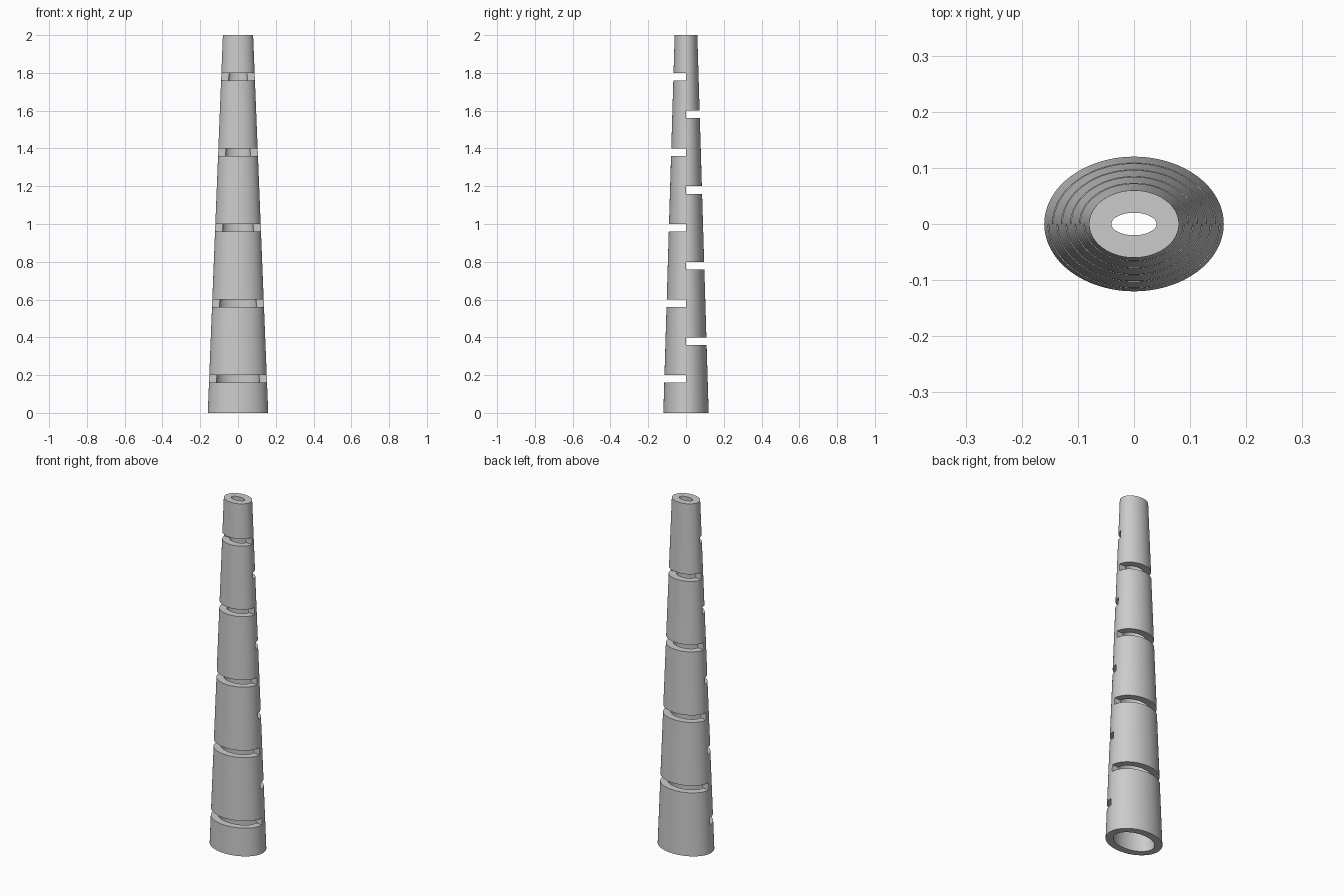
import bpy, bmesh
from math import cos, sin, pi

default_cube = bpy.data.objects.get("Cube")
if default_cube:
    bpy.data.objects.remove(default_cube, do_unlink=True)

HEIGHT, SIDES = 2.0, 96

grey = bpy.data.materials.new("plain grey")
grey.use_nodes = True
colour = (0.6, 0.6, 0.6, 1)
grey.diffuse_color = colour
grey.node_tree.nodes["Principled BSDF"].inputs["Base Color"].default_value = colour


def make_object(name, bm):
    bmesh.ops.recalc_face_normals(bm, faces=bm.faces)
    mesh = bpy.data.meshes.new(name)
    bm.to_mesh(mesh)
    bm.free()
    mesh.materials.append(grey)
    obj = bpy.data.objects.new(name, mesh)
    bpy.context.collection.objects.link(obj)
    return obj


def ring(bm, rx, ry, z):
    angles = [2 * pi * i / SIDES for i in range(SIDES)]
    return [bm.verts.new((rx * cos(a), ry * sin(a), z)) for a in angles]


# Tapered oval tube: outer wall, top rim, inner bore and bottom rim
bm = bmesh.new()
loops = [ring(bm, 0.16, 0.12, 0), ring(bm, 0.08, 0.06, HEIGHT),
         ring(bm, 0.04, 0.02, HEIGHT), ring(bm, 0.12, 0.08, 0)]
for a, b in zip(loops, loops[1:] + loops[:1]):
    for i in range(SIDES):
        j = (i + 1) % SIDES
        bm.faces.new((a[i], a[j], b[j], b[i]))
tube = make_object("slotted_tube", bm)

# Slot cutters, alternating front and back, each reaching the middle
bm = bmesh.new()
for k in range(9):
    side = -1 if k % 2 == 0 else 1
    box = bmesh.ops.create_cube(bm, size=1)["verts"]
    bmesh.ops.scale(bm, vec=(0.5, 0.2, 0.04), verts=box)
    bmesh.ops.translate(bm, vec=(0, side * 0.1, 0.18 + 0.2 * k), verts=box)

# Round cross hole cutter near the top
pin = bmesh.ops.create_cone(bm, cap_ends=True, segments=48, radius1=0.03,
                            radius2=0.03, depth=0.4)["verts"]
for v in pin:
    x, y, z = v.co
    v.co = (x, z, y + 1.9)
cutter = make_object("slot_and_hole_cutter", bm)
cutter.hide_render = True

# Cut the tube and apply the result
cut = tube.modifiers.new("cut", 'BOOLEAN')
cut.operation = 'DIFFERENCE'
cut.solver = 'EXACT'
cut.object = cutter
bpy.ops.object.select_all(action='DESELECT')
bpy.context.view_layer.objects.active = tube
tube.select_set(True)
bpy.ops.object.modifier_apply(modifier=cut.name)
bpy.data.objects.remove(cutter, do_unlink=True)
bpy.ops.object.shade_smooth_by_angle(angle=pi / 6)
